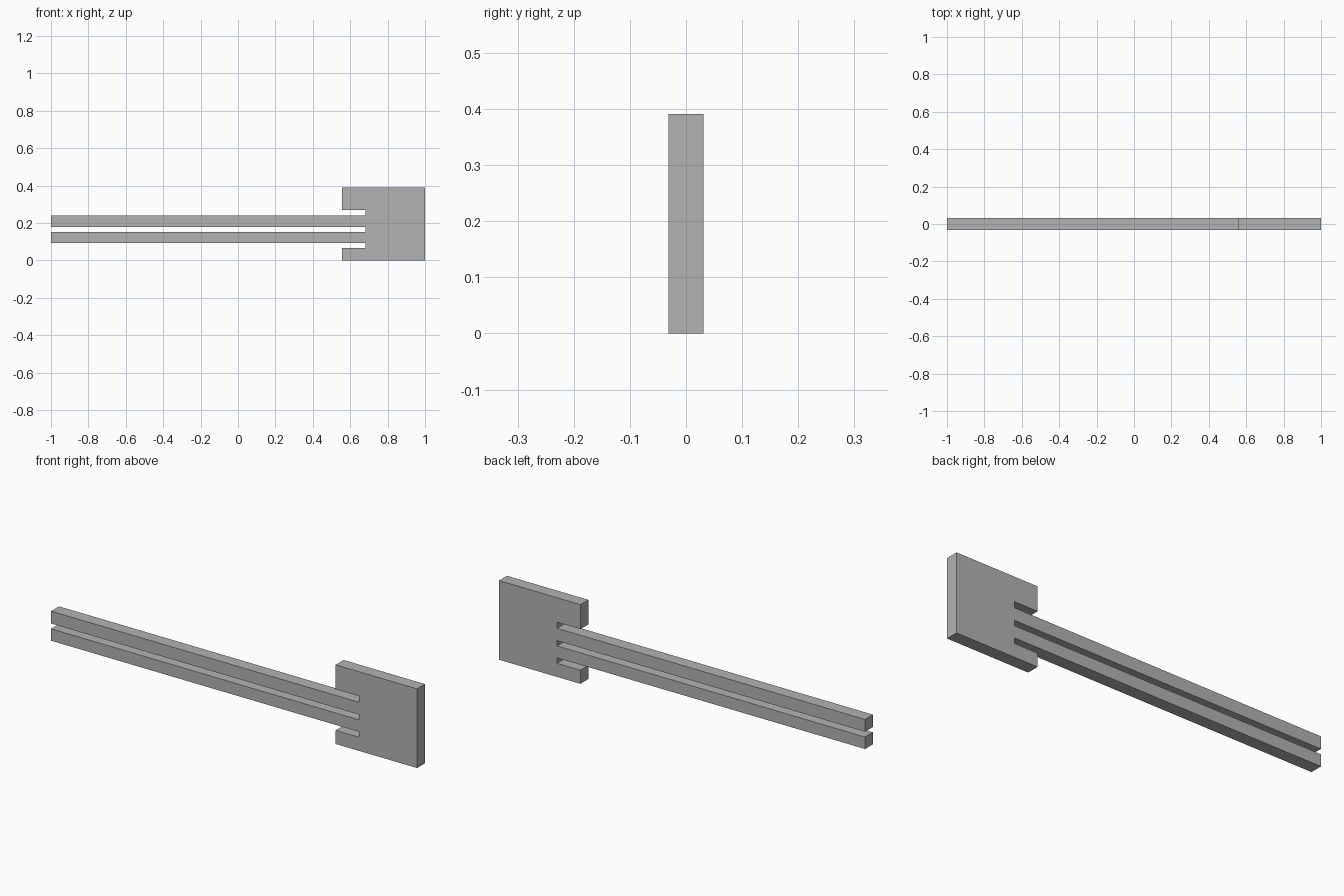
import bpy
import bmesh

cube = bpy.data.objects.get("Cube")
if cube:
    bpy.data.objects.remove(cube, do_unlink=True)

HALF_DEPTH = 0.031
LEFT_END, RIGHT_END = -1.0, 1.0
JAW_X, SLOT_X = 0.555, 0.683
HEIGHT = 0.391

# Plain grey
grey = bpy.data.materials.new("plain grey")
grey.use_nodes = True
colour = (0.45, 0.45, 0.45, 1)
grey.diffuse_color = colour
grey.node_tree.nodes["Principled BSDF"].inputs["Base Color"].default_value = colour

# Outline: square head with three slots, from which two long prongs extend
outline = [(RIGHT_END, 0), (RIGHT_END, HEIGHT), (JAW_X, HEIGHT)]
slots = [(0.27, 0.24, JAW_X, LEFT_END),
         (0.179, 0.153, LEFT_END, LEFT_END),
         (0.094, 0.067, LEFT_END, JAW_X)]
for top, bottom, top_x, bottom_x in slots:
    outline += [(top_x, top), (SLOT_X, top), (SLOT_X, bottom), (bottom_x, bottom)]
outline.append((JAW_X, 0))

# Extrude the outline through the thickness
bm = bmesh.new()
face = bm.faces.new([bm.verts.new((x, -HALF_DEPTH, z)) for x, z in outline])
extruded = bmesh.ops.extrude_face_region(bm, geom=[face], use_keep_orig=True)
verts = [g for g in extruded["geom"] if isinstance(g, bmesh.types.BMVert)]
bmesh.ops.translate(bm, vec=(0, 2 * HALF_DEPTH, 0), verts=verts)
bmesh.ops.recalc_face_normals(bm, faces=bm.faces[:])

mesh = bpy.data.meshes.new("two_pronged_fork")
bm.to_mesh(mesh)
bm.free()
mesh.materials.append(grey)
fork = bpy.data.objects.new("two_pronged_fork", mesh)
bpy.context.collection.objects.link(fork)
